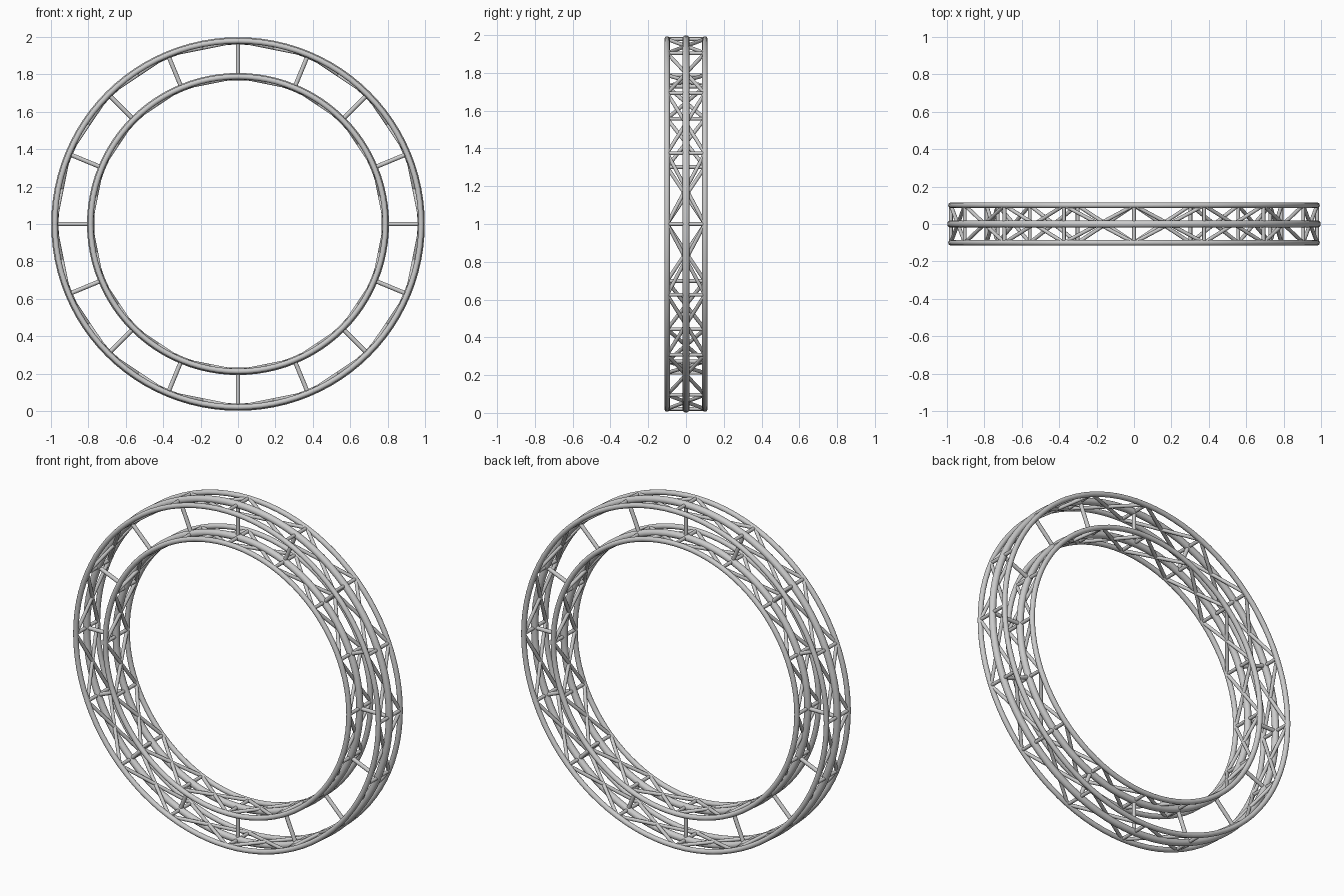
import bpy, math
from mathutils import Vector

if "Cube" in bpy.data.objects:
    bpy.data.objects.remove(bpy.data.objects["Cube"])

N = 16                      # bays around the circle
CENTRE = Vector((0, 0, 1))
R_OUT, R_IN = 0.979, 0.788  # centre lines of outer and inner chords
HALF = 0.1                  # half depth of the truss


def smooth(obj):
    bpy.context.view_layer.objects.active = obj
    bpy.ops.object.shade_smooth_by_angle(angle=math.radians(40))


def ring(name, radius, y, tube):
    bpy.ops.mesh.primitive_torus_add(
        major_radius=radius, minor_radius=tube, major_segments=96,
        minor_segments=14, location=CENTRE + Vector((0, y, 0)),
        rotation=(math.pi / 2, 0, 0))
    obj = bpy.context.object
    obj.name = name
    smooth(obj)


def rod(name, a, b, r):
    d = b - a
    bpy.ops.mesh.primitive_cylinder_add(
        vertices=12, radius=r, depth=d.length, location=(a + b) / 2,
        rotation=d.to_track_quat('Z', 'Y').to_euler())
    obj = bpy.context.object
    obj.name = name
    smooth(obj)


def node(radius, i, y):
    t = 2 * math.pi * i / N
    return CENTRE + Vector((radius * math.cos(t), y, radius * math.sin(t)))


# Chord rings: two slim side tubes and one thicker middle tube per circle
for label, radius in (("outer", R_OUT), ("inner", R_IN)):
    ring(label + "_front_ring", radius, -HALF, 0.0145)
    ring(label + "_back_ring", radius, HALF, 0.0145)
    ring(label + "_middle_ring", radius, 0, 0.0195)

    # Crossbars at each node and crossed braces in each bay
    for i in range(N):
        rod(label + "_crossbar", node(radius, i, -HALF), node(radius, i, HALF), 0.01)
        for s in (-1, 1):
            rod(label + "_brace", node(radius, i, -s * HALF),
                node(radius, i + 1, s * HALF), 0.01)

# Radial spokes on the middle plane
for i in range(N):
    rod("spoke", node(R_IN, i, 0), node(R_OUT, i, 0), 0.0115)
